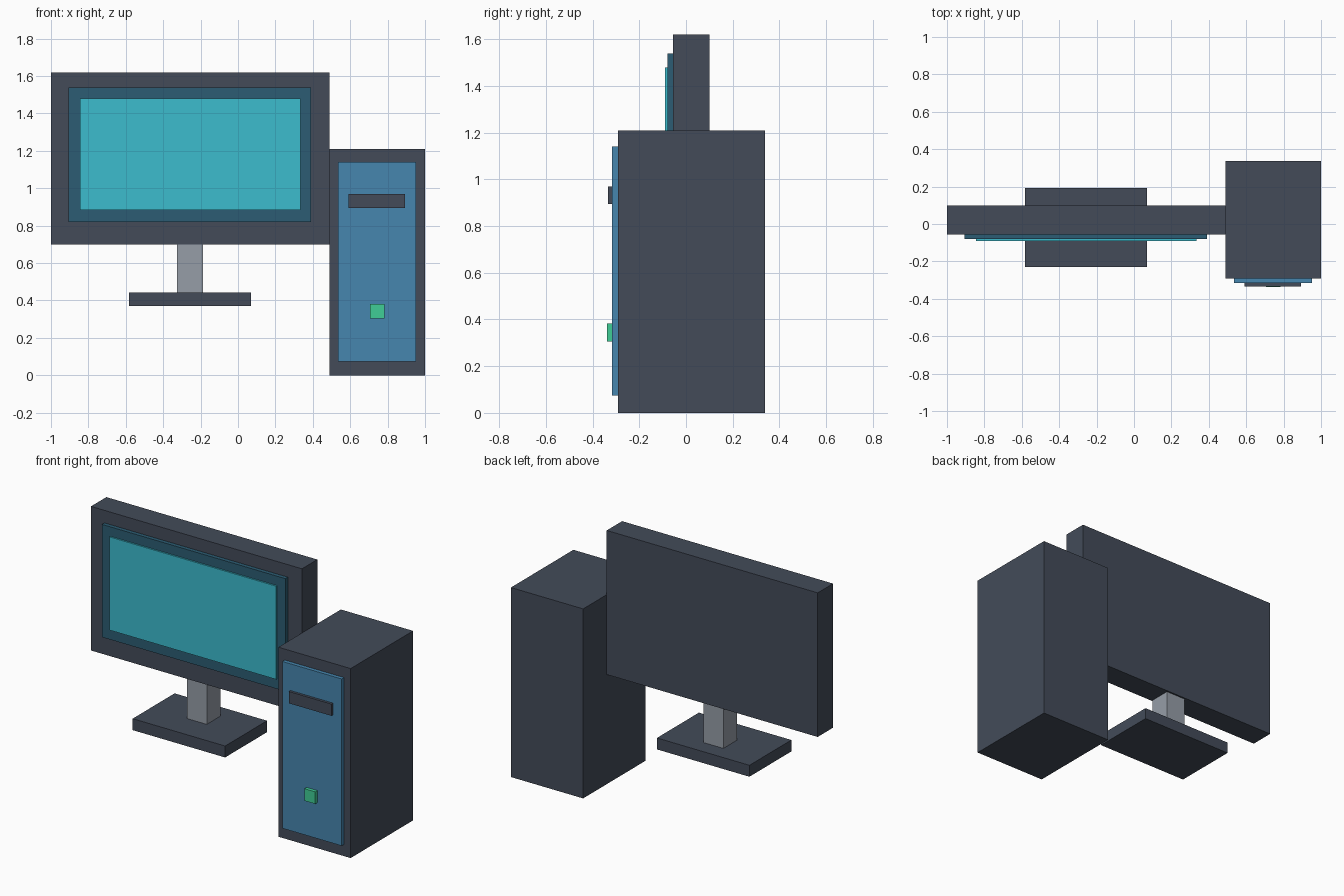
import bpy

if "Cube" in bpy.data.objects:
    bpy.data.objects.remove(bpy.data.objects["Cube"])


def material(name, rgb):
    """Flat colour given as 0-255 sRGB, stored as linear."""
    def lin(c):
        c /= 255
        return c / 12.92 if c <= 0.04045 else ((c + 0.055) / 1.055) ** 2.4
    m = bpy.data.materials.new(name)
    m.diffuse_color = (*[lin(c) for c in rgb], 1)
    m.use_nodes = True
    m.node_tree.nodes["Principled BSDF"].inputs["Base Color"].default_value = m.diffuse_color
    return m


slate = material("dark slate", (67, 75, 89))
steel = material("light grey", (150, 157, 167))
blue = material("panel blue", (70, 134, 175))
navy = material("bezel blue", (44, 92, 115))
cyan = material("screen cyan", (60, 188, 206))
green = material("button green", (64, 205, 150))


def box(name, x, y, z, mat):
    """Box from its (min, max) extents on each axis."""
    bpy.ops.mesh.primitive_cube_add(size=1)
    ob = bpy.context.object
    ob.name = name
    for v in ob.data.vertices:
        v.co = [r[0] if c < 0 else r[1] for c, r in zip(v.co, (x, y, z))]
    ob.data.materials.append(mat)
    return ob


# Monitor: housing, raised bezel and screen
box("monitor_housing", (-1.0, 0.49), (-0.055, 0.10), (0.70, 1.62), slate)
box("monitor_bezel", (-0.905, 0.39), (-0.08, -0.055), (0.82, 1.54), navy)
box("screen", (-0.845, 0.333), (-0.09, -0.08), (0.885, 1.48), cyan)

# Stand: neck and base plate
box("stand_neck", (-0.327, -0.187), (-0.048, 0.09), (0.44, 0.70), steel)
box("stand_base", (-0.583, 0.07), (-0.23, 0.193), (0.37, 0.443), slate)

# Tower: case, front panel, drive slot and power button
box("tower_case", (0.49, 1.0), (-0.292, 0.338), (0.0, 1.21), slate)
box("tower_front_panel", (0.535, 0.953), (-0.316, -0.292), (0.075, 1.14), blue)
box("drive_slot", (0.592, 0.893), (-0.333, -0.316), (0.895, 0.97), slate)
box("power_button", (0.705, 0.782), (-0.338, -0.316), (0.305, 0.382), green)
